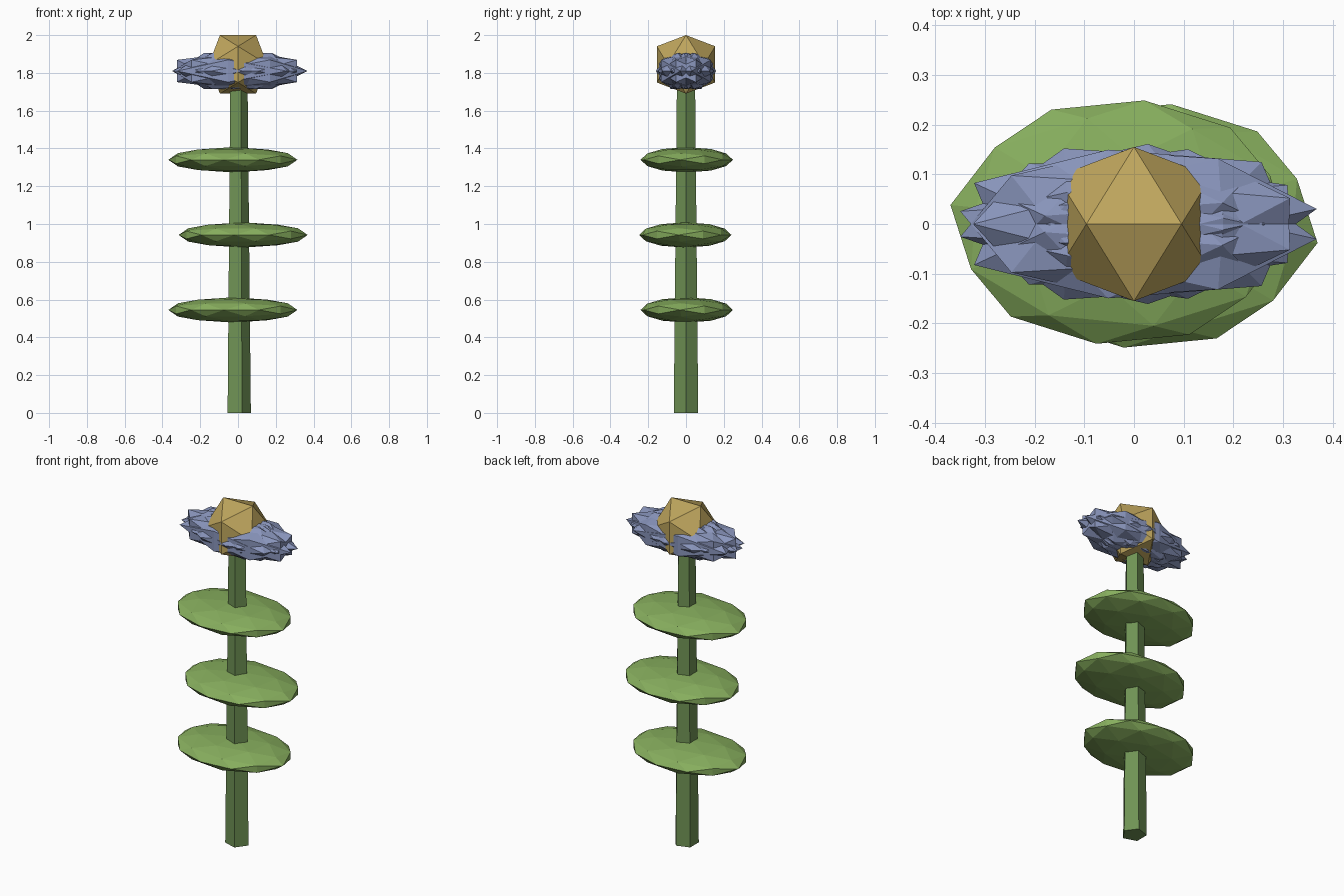
import bpy, bmesh
from math import radians, cos, sin, pi
from mathutils import Matrix

if "Cube" in bpy.data.objects:
    bpy.data.objects.remove(bpy.data.objects["Cube"])


def material(name, rgb):
    m = bpy.data.materials.new(name)
    m.diffuse_color = (*rgb, 1)
    m.use_nodes = True
    m.node_tree.nodes["Principled BSDF"].inputs["Base Color"].default_value = m.diffuse_color
    return m


STEM = material("stem_green", (0.16, 0.29, 0.09))
LEAF = material("leaf_green", (0.24, 0.42, 0.11))
PETAL = material("petal_blue", (0.25, 0.30, 0.50))
CENTRE = material("centre_gold", (0.52, 0.38, 0.11))


def finish(name, bm, mat):
    mesh = bpy.data.meshes.new(name)
    bm.to_mesh(mesh)
    bm.free()
    mesh.materials.append(mat)
    ob = bpy.data.objects.new(name, mesh)
    bpy.context.collection.objects.link(ob)
    return ob


def faceted_ball(name, loc, size, turn, mat, detail=1):
    """Icosphere lying edge-up, turned about z, then squashed along world axes."""
    bm = bmesh.new()
    m = (Matrix.Translation(loc) @ Matrix.Diagonal((*size, 1))
         @ Matrix.Rotation(turn, 4, 'Z') @ Matrix.Rotation(radians(-31.717), 4, 'Y'))
    bmesh.ops.create_icosphere(bm, subdivisions=detail, radius=1, matrix=m)
    return finish(name, bm, mat)


# five-sided tapering stem with one corner towards +x
bm = bmesh.new()
rings = []
for r, z in ((0.068, 0), (0.05, 1.81)):
    rings.append([bm.verts.new((r * cos(2 * pi * i / 5), r * sin(2 * pi * i / 5), z)) for i in range(5)])
low, high = rings
bm.faces.new(low[::-1])
bm.faces.new(high)
for i in range(5):
    j = (i + 1) % 5
    bm.faces.new((low[i], low[j], high[j], high[i]))
finish("stem", bm, STEM)

# three flat leaves, alternating sides
for i, z in enumerate((0.545, 0.942, 1.34)):
    a = radians(172) + i * pi
    faceted_ball(f"leaf_{i + 1}", (0.0275 * cos(a), 0.0275 * sin(a), z),
                 (0.345, 0.247, 0.067), a + pi / 2, LEAF, 2)

# ring of overlapping petals
N = 9
for i in range(N):
    a = pi + 2 * pi * i / N
    faceted_ball(f"petal_{i + 1}", (0.035 * cos(a) + 0.005, 0.03 * sin(a), 1.81),
                 (0.345, 0.143, 0.112), a + pi / 2, PETAL)

# flower centre
faceted_ball("flower_centre", (0, 0, 1.845), (0.182, 0.182, 0.182), 0, CENTRE)
